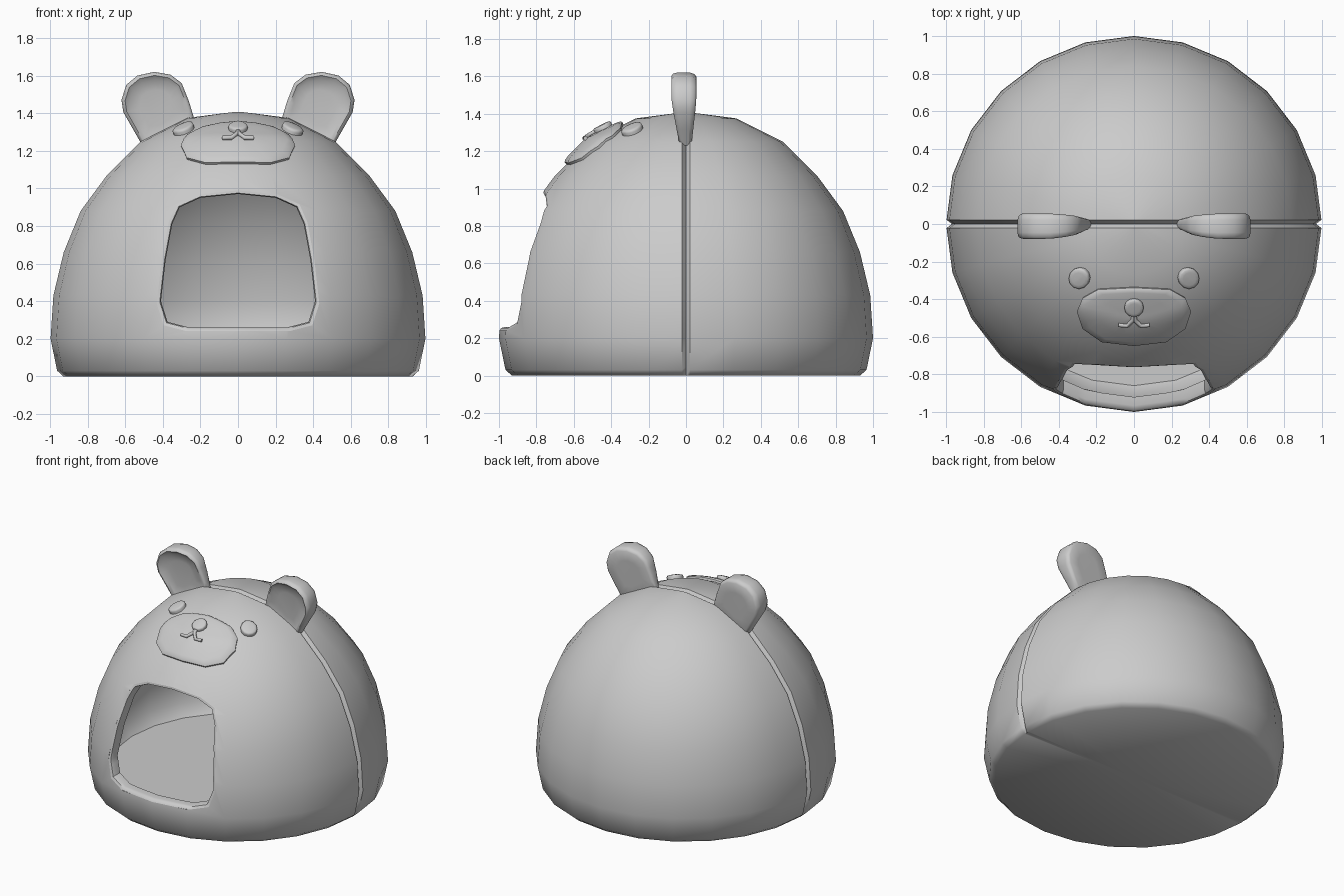
import bpy, bmesh, math
from mathutils import Vector
from mathutils.bvhtree import BVHTree

if "Cube" in bpy.data.objects:
    bpy.data.objects.remove(bpy.data.objects["Cube"], do_unlink=True)

grey = bpy.data.materials.new("soft_grey")
grey.use_nodes = True
grey.diffuse_color = (0.6, 0.6, 0.6, 1)
grey.node_tree.nodes["Principled BSDF"].inputs["Base Color"].default_value = (0.6, 0.6, 0.6, 1)


def finish(name, bm):
    bmesh.ops.recalc_face_normals(bm, faces=bm.faces)
    mesh = bpy.data.meshes.new(name)
    bm.to_mesh(mesh)
    mesh.materials.append(grey)
    obj = bpy.data.objects.new(name, mesh)
    bpy.context.collection.objects.link(obj)
    return obj


def smooth(obj, angle=50):
    bpy.ops.object.select_all(action='DESELECT')
    obj.select_set(True)
    bpy.context.view_layer.objects.active = obj
    bpy.ops.object.shade_smooth_by_angle(angle=math.radians(angle))


def loft(name, loops, caps=True):
    """Skin a list of closed loops; optionally close the two ends."""
    bm = bmesh.new()
    rows = [[bm.verts.new(p) for p in loop] for loop in loops]
    n = len(rows[0])
    for a, b in zip(rows, rows[1:]):
        for i in range(n):
            j = (i + 1) % n
            bm.faces.new((a[i], a[j], b[j], b[i]))
    if caps:
        bm.faces.new(rows[0])
        bm.faces.new(rows[-1])
    return finish(name, bm)


def revolve(profile, segments=24):
    bm = bmesh.new()
    verts = [bm.verts.new((r, 0, z)) for r, z in profile]
    edges = [bm.edges.new(e) for e in zip(verts, verts[1:])]
    bmesh.ops.spin(bm, geom=verts + edges, cent=(0, 0, 0), axis=(0, 0, 1),
                   angle=math.tau, steps=segments, use_duplicate=False)
    bmesh.ops.remove_doubles(bm, verts=bm.verts, dist=0.0005)
    bmesh.ops.recalc_face_normals(bm, faces=bm.faces)
    return bm


def cut(obj, cutter):
    mod = obj.modifiers.new("cut", 'BOOLEAN')
    mod.operation, mod.solver, mod.object = 'DIFFERENCE', 'EXACT', cutter
    bpy.context.view_layer.objects.active = obj
    bpy.ops.object.modifier_apply(modifier=mod.name)
    bpy.data.objects.remove(cutter, do_unlink=True)


def scaled(points, k, centre):
    return [(centre[0] + (a - centre[0]) * k, centre[1] + (b - centre[1]) * k) for a, b in points]


def mirrored(half):
    """Complete an outline whose first and last points lie on the centre line."""
    return half + [(-a, b) for a, b in reversed(half) if a > 0]


def refine(points, steps):
    out = []
    for (a, b), (c, d) in zip(points, points[1:] + points[:1]):
        out += [(a + (c - a) * i / steps, b + (d - b) * i / steps) for i in range(steps)]
    return out


# Dome body and its hollow
wall = [(1, .2), (.985, .43), (.93, .66), (.84, .88), (.70, 1.07), (.52, 1.25), (.27, 1.375), (0, 1.41)]
dome = revolve([(0, 0), (.93, 0), (.965, .03)] + wall)
hollow = revolve([(0, .11), (.86, .11)] + [(r * .925, z * .945) for r, z in wall])
outer_tree, inner_tree = BVHTree.FromBMesh(dome), BVHTree.FromBMesh(hollow)

# Seam groove over the top from side to side
for y in (-.022, .022):
    bmesh.ops.bisect_plane(dome, geom=dome.verts[:] + dome.edges[:] + dome.faces[:],
                           plane_co=(0, y, 0), plane_no=(0, 1, 0))
dome.normal_update()
for v in dome.verts:
    if abs(v.co.y) < .001 and v.co.z > .02:
        v.co -= v.normal * .032
body = finish("dome_body", dome)
cut(body, finish("hollow_cutter", hollow))

# Doorway with a rounded rim through the wall
door = refine(mirrored([(0, .97), (.2, .95), (.31, .90), (.35, .81), (.385, .62), (.41, .4),
                        (.375, .29), (.26, .26), (0, .26)]), 3)
mid = (0, .62)
wide, medium = scaled(door, 1.055, mid), scaled(door, 1.015, mid)
cut(body, loft("door_cutter", [[(x, y, z) for x, z in wide] for y in (-1.5, -.2)]))
smooth(body)


def on_wall(outline, tree, shift=0):
    return [tree.ray_cast(Vector((x, -2, z)), Vector((0, 1, 0)))[0] + Vector((0, shift, 0))
            for x, z in outline]


rim = loft("door_rim", [on_wall(wide, outer_tree), on_wall(medium, outer_tree, .008),
                        on_wall(door, outer_tree, .03), on_wall(door, inner_tree),
                        on_wall(wide, inner_tree)], caps=False)
smooth(rim)


# Face parts laid on the dome, given by their plan outline
def on_dome(x, y, lift):
    p = outer_tree.ray_cast(Vector((x, y, 3)), Vector((0, 0, -1)))[0]
    return p + (p - Vector((0, 0, .4))).normalized() * lift


def pad(name, outline, centre, base, height):
    steps = [(1, -.02), (1, height * .55), (.95, height * .85), (.85, height),
             (.6, height * 1.05), (.3, height * 1.08), (.08, height * 1.08)]
    smooth(loft(name, [[on_dome(x, y, base + h) for x, y in scaled(outline, k, centre)]
                       for k, h in steps]))


def ellipse(cx, cy, rx, ry, n=12):
    return [(cx + rx * math.cos(math.tau * i / n), cy + ry * math.sin(math.tau * i / n)) for i in range(n)]


muzzle = mirrored([(0, -.335), (.19, -.345), (.27, -.39), (.30, -.46), (.27, -.55), (.17, -.62), (0, -.64)])
pad("muzzle", refine(muzzle, 2), (0, -.48), 0, .025)
pad("nose", ellipse(0, -.43, .05, .045), (0, -.43), .025, .025)
for side, s in (("left", 1), ("right", -1)):
    pad(side + "_eye", ellipse(s * .287, -.285, .055, .055), (s * .287, -.285), 0, .028)

    # Mouth strand
    curve = bpy.data.curves.new(side + "_mouth", 'CURVE')
    curve.dimensions, curve.bevel_depth, curve.bevel_resolution = '3D', .012, 1
    curve.use_fill_caps = True
    curve.materials.append(grey)
    path = [(0, -.46), (.005, -.495), (.035, -.525), (.08, -.52)]
    spline = curve.splines.new('POLY')
    spline.points.add(len(path) - 1)
    for point, (x, y) in zip(spline.points, path):
        point.co = (*on_dome(s * x, y, .034), 1)
    bpy.context.collection.objects.link(bpy.data.objects.new(side + "_mouth", curve))

    # Ear, thicker towards the tip with a dished front
    shape = refine([(.23, 1.36), (.26, 1.46), (.30, 1.56), (.36, 1.605), (.445, 1.62), (.535, 1.6),
                    (.595, 1.55), (.62, 1.47), (.61, 1.405), (.51, 1.23), (.40, 1.24)], 2)

    def ear_loop(k, depth):
        loop = []
        for x, z in scaled(shape, k, (.43, 1.43)):
            t = min(max((x * .6 + z * .8 - 1.2) / .35, 0), 1)
            loop.append((s * x, (.022 + .046 * t) * depth - .012 * t, z))
        return loop

    layers = [(.5, -.6), (.78, -.72), (.9, -.98), (.97, -.85), (1, -.5), (1, .5),
              (.96, .85), (.88, 1), (.5, 1)]
    smooth(loft(side + "_ear", [ear_loop(k, d) for k, d in layers]))
